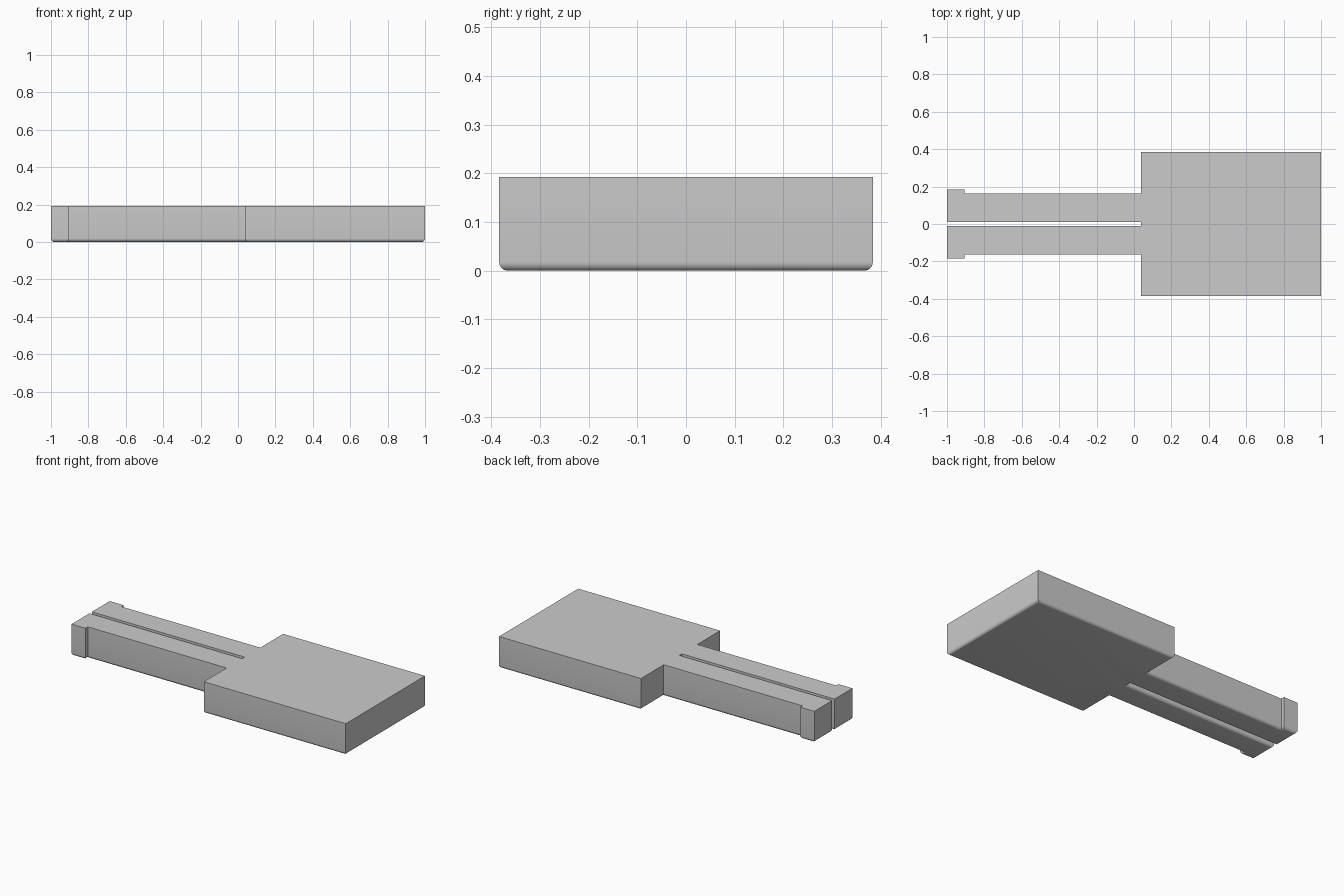
import bpy
import bmesh
import math

cube = bpy.data.objects.get("Cube")
if cube:
    bpy.data.objects.remove(cube, do_unlink=True)

HEIGHT = 0.193
FILLET = 0.018
SLOT = 0.012      # half width of the slot between the prongs

grey = bpy.data.materials.new("light_grey")
grey.use_nodes = True
colour = (0.6, 0.6, 0.6, 1)
grey.diffuse_color = colour
grey.node_tree.nodes["Principled BSDF"].inputs["Base Color"].default_value = colour

# Half outline from the slot end, round the prong and its lip, to the block
half = [(0.037, SLOT), (-1, SLOT), (-1, 0.185), (-0.905, 0.185),
        (-0.905, 0.163), (0.037, 0.163), (0.037, 0.384), (1, 0.384)]
outline = half + [(x, -y) for x, y in reversed(half)]

# Extrude the outline to full height
bm = bmesh.new()
base = bm.faces.new([bm.verts.new((x, y, 0)) for x, y in outline])
top = bmesh.ops.extrude_face_region(bm, geom=[base], use_keep_orig=True)
bmesh.ops.translate(bm, vec=(0, 0, HEIGHT),
                    verts=[v for v in top["geom"] if isinstance(v, bmesh.types.BMVert)])
bmesh.ops.recalc_face_normals(bm, faces=bm.faces)

# Round the lower rim, including the slot
rim = [e for e in bm.edges if all(v.co.z < 0.001 for v in e.verts)]
bmesh.ops.bevel(bm, geom=rim, offset=FILLET, offset_type="OFFSET", segments=6,
                profile=0.5, affect="EDGES", clamp_overlap=False)
bmesh.ops.recalc_face_normals(bm, faces=bm.faces)

mesh = bpy.data.meshes.new("slotted_clip")
bm.to_mesh(mesh)
bm.free()
mesh.materials.append(grey)
clip = bpy.data.objects.new("slotted_clip", mesh)
bpy.context.collection.objects.link(clip)

bpy.ops.object.select_all(action="DESELECT")
clip.select_set(True)
bpy.context.view_layer.objects.active = clip
bpy.ops.object.shade_smooth_by_angle(angle=math.radians(30))
